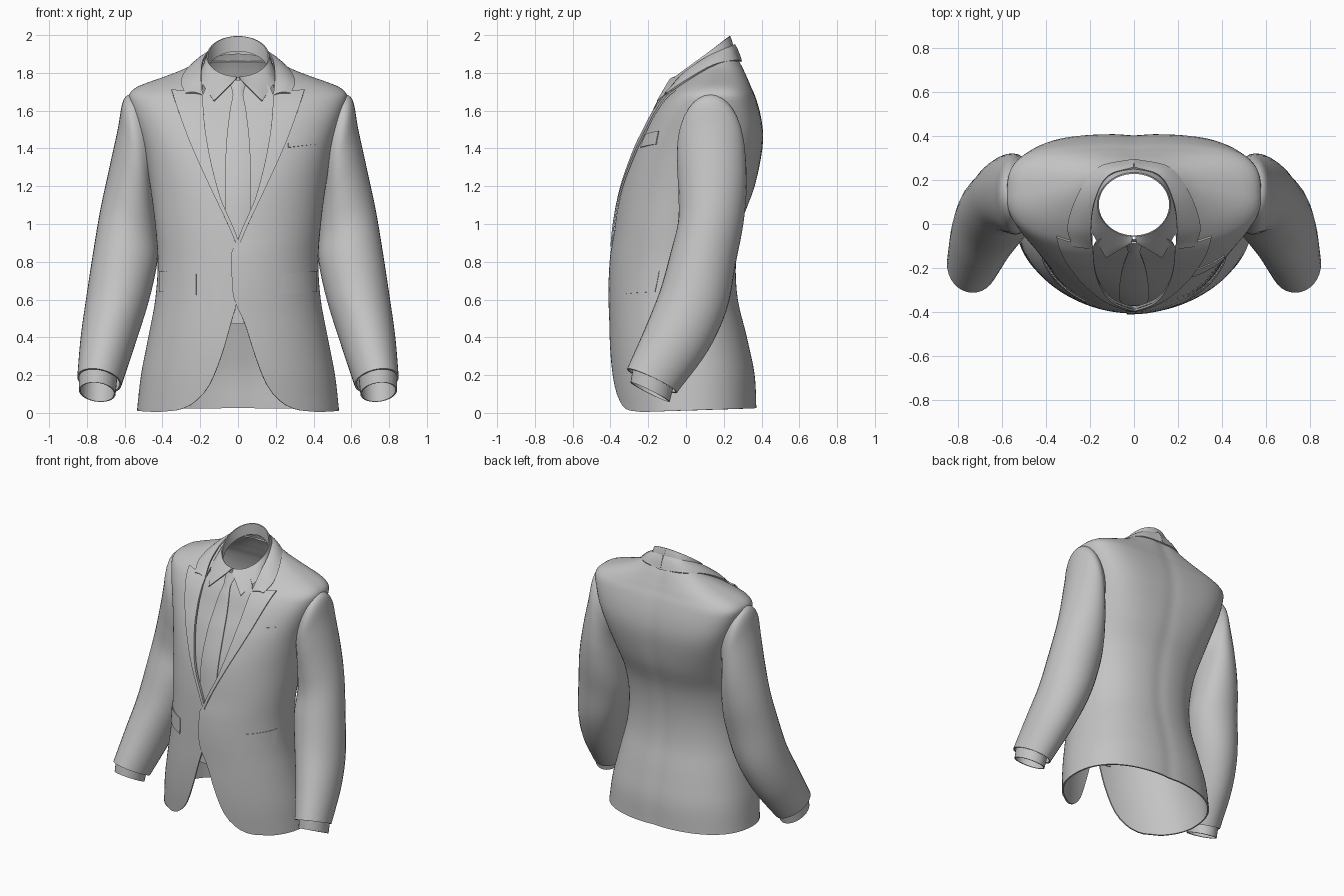
import bpy
import math
from mathutils import Vector

cube = bpy.data.objects.get("Cube")
if cube:
    bpy.data.objects.remove(cube, do_unlink=True)

grey = bpy.data.materials.new("grey fabric")
grey.use_nodes = True
grey.diffuse_color = (0.55, 0.55, 0.55, 1)
grey.node_tree.nodes["Principled BSDF"].inputs["Base Color"].default_value = (0.55, 0.55, 0.55, 1)


def curve(table, t):
    """Smooth interpolation of rows (t, value, ...) at t."""
    keys = [row[0] for row in table]
    t = min(max(t, keys[0]), keys[-1])
    i = max(k for k in range(len(keys) - 1) if keys[k] <= t)
    h = keys[i + 1] - keys[i]
    s = (t - keys[i]) / h

    def slope(k, c):
        a, b = max(k - 1, 0), min(k + 1, len(keys) - 1)
        return (table[b][c] - table[a][c]) / (keys[b] - keys[a])

    out = []
    for c in range(1, len(table[0])):
        p, q = table[i][c], table[i + 1][c]
        out.append(p * (1 + 2 * s) * (1 - s) ** 2 + q * s * s * (3 - 2 * s)
                   + h * slope(i, c) * s * (1 - s) ** 2 - h * slope(i + 1, c) * s * s * (1 - s))
    return out if len(out) > 1 else out[0]


def steps(a, b, n):
    return [a + (b - a) * i / n for i in range(n + 1)]


def loft(name, rows, thickness, closed=False):
    """Cloth sheet through rows of points, thickened on both sides."""
    n = len(rows[0])
    verts = [tuple(p) for row in rows for p in row]
    faces = []
    for r in range(len(rows) - 1):
        for c in range(n if closed else n - 1):
            d = (c + 1) % n
            faces.append((r * n + c, r * n + d, (r + 1) * n + d, (r + 1) * n + c))
    mesh = bpy.data.meshes.new(name)
    mesh.from_pydata(verts, [], faces)
    mesh.materials.append(grey)
    obj = bpy.data.objects.new(name, mesh)
    bpy.context.collection.objects.link(obj)
    bpy.ops.object.select_all(action="DESELECT")
    obj.select_set(True)
    bpy.context.view_layer.objects.active = obj
    solid = obj.modifiers.new("thickness", "SOLIDIFY")
    solid.thickness = thickness
    solid.offset = 0
    bpy.ops.object.modifier_apply(modifier=solid.name)
    bpy.ops.object.shade_smooth_by_angle(angle=math.radians(40))


# Torso form: height, half width, front y, back y
TORSO = [(0, .53, -.375, .37), (.2, .508, -.395, .36), (.4, .47, -.402, .32),
         (.6, .433, -.397, .272), (.8, .42, -.388, .262), (1, .434, -.372, .29),
         (1.2, .46, -.34, .36), (1.4, .495, -.27, .4), (1.5, .525, -.22, .402),
         (1.6, .555, -.165, .385), (1.68, .572, -.105, .36), (1.72, .535, -.062, .342),
         (1.75, .46, -.03, .33), (1.78, .375, .005, .317), (1.82, .275, .05, .3),
         (1.86, .205, .1, .28)]
# Squareness of the cross-section: height, front half, back half
SQUARE = [(0, 2, 2.4), (1, 2, 2.4), (1.2, 2.05, 2.7), (1.45, 2.4, 3.5), (1.65, 2.5, 3.5),
          (1.75, 2.2, 2.9), (1.86, 2, 2.3)]
# Front edge of the jacket: height, distance from the centre
EDGE = [(0, .42), (.01, .33), (.03, .27), (.06, .225), (.13, .16), (.3, .088), (.5, .03),
        (.6, .003), (.75, 0), (.9, 0), (1.15, .1), (1.45, .17), (1.7, .19), (1.86, .17)]
OVERLAP = [(0, 0), (.45, 0), (.65, .03), (.85, .028), (.95, 0), (1.86, 0)]


def height_at(k, n):
    return max(0, 1 - abs(k) ** n) ** (1 / n)


def front(x, z, off=0.0):
    w, f, b = curve(TORSO, z)
    return (f + b) / 2 - ((b - f) / 2 + off) * height_at(x / (w + off), curve(SQUARE, z)[0])


# Jacket body, from the left front edge round the back to the right front edge
rows = []
for z in [0, .01, .02, .04, .06, .1, .15] + steps(.2, 1.65, 29) + steps(1.67, 1.86, 14):
    w, f, b = curve(TORSO, z)
    n_front, n_back = curve(SQUARE, z)
    e, lap = curve(EDGE, z), curve(OVERLAP, z)
    start, end = [math.atan2(k, height_at(k, n_front)) for k in ((e - lap) / w, e / w)]
    row = []
    for a in steps(start, 2 * math.pi - end, 96):
        s, c = math.sin(a), math.cos(a)
        n = n_back if c < 0 else n_front
        r = (abs(s) ** n + abs(c) ** n) ** (-1 / n)
        x, y = w * s * r, (f + b) / 2 - (b - f) / 2 * c * r
        if c > 0 and a < 1:
            y -= .35 * lap * (1 - a)
        # faint hollow along the back seam, hem slightly higher at the back
        if c < 0:
            y -= .006 * math.exp(-(x / .05) ** 2)
        row.append((x, y, z + .025 * max(0, 1 - z / .3) * (1 - c) / 2))
    rows.append(row)
loft("jacket_body", rows, .01)

# Shirt front and tie, both following the chest
BEHIND = [(.4, .032), (1.3, .03), (1.55, .02), (1.65, 0), (1.7, -.012), (1.76, -.04)]
SHIRT = [(.4, .1), (.9, .1), (1.3, .2), (1.55, .21), (1.7, .18), (1.74, .15)]
rows = []
for z in steps(.47, 1.74, 40):
    half = curve(SHIRT, z)
    rows.append([(x, front(x, z) + curve(BEHIND, z), z) for x in steps(-half, half, 16)])
loft("shirt_front", rows, .006)

TIE = [(.9, .05), (1.1, .066), (1.4, .063), (1.6, .042), (1.68, .026), (1.7, .028), (1.76, .048)]
rows = []
for z in steps(.92, 1.76, 42):
    half = curve(TIE, z)
    knot = .012 if z > 1.69 else .004
    rows.append([(u * half, front(u * half, z) + curve(BEHIND, z) - .014 - knot * (1 - u * u), z)
                 for u in steps(-1, 1, 8)])
loft("tie", rows, .009)

# Lapels, jacket collar, sleeves and cuffs on both sides
LAPEL = [(.88, .004), (1.0, .055), (1.2, .15), (1.42, .25), (1.6, .32), (1.69, .352)]
COLLAR = [(0, .188, -.112, 1.68, .278, -.1, 1.69), (1, .195, -.025, 1.785, .3, -.005, 1.755),
          (2, .18, .1, 1.875, .25, .14, 1.838), (3, .12, .215, 1.93, .16, .255, 1.865),
          (4, 0, .255, 1.95, 0, .292, 1.86)]
# Sleeve rings: outer x, z, inner x, z, centre y, depth, tilt
SLEEVE = [(0, .545, 1.69, .43, 1.25, .13, .135, 0), (1, .602, 1.655, .452, 1.2, .13, .168, 0),
          (2, .632, 1.5, .452, 1.14, .135, .178, 0), (3, .68, 1.28, .442, 1.05, .14, .175, 0),
          (4, .725, 1.07, .433, .93, .13, .167, .01), (5, .762, .85, .432, .8, .092, .168, .025),
          (6, .8, .6, .475, .6, .04, .172, .05), (7, .828, .4, .545, .38, -.05, .16, .062),
          (8, .846, .19, .622, .15, -.18, .128, .06)]
CUFF = [(0, .838, .24, .64, .22, -.165, .105, .05), (1, .838, .12, .652, .1, -.19, .1, .05)]


def tube(name, table, side, count, thickness):
    rows = []
    for t in steps(0, len(table) - 1, count):
        xo, zo, xi, zi, yc, depth, tilt = curve(table, t)
        row = []
        for k in range(32):
            c, s = math.cos(k * math.pi / 16), math.sin(k * math.pi / 16)
            row.append((side * ((xo + xi) / 2 + c * (xo - xi) / 2), yc + s * depth,
                        (zo + zi) / 2 + c * (zo - zi) / 2 - s * tilt))
        rows.append(row)
    loft(name, rows, thickness, closed=True)


def plate(name, side, x0, x1, z0, z1, slant):
    """Thin pocket piece lying on the jacket front."""
    rows = []
    for v in steps(0, 1, 4):
        row = []
        for x in steps(x0, x1, 10):
            z = z0 + (z1 - z0) * v + slant * (x - x0)
            row.append((side * x, front(x, z, .006), z))
        rows.append(row)
    loft(name, rows, .007)


for side, label in ((1, "left"), (-1, "right")):
    rows = []
    for t in steps(0, 1, 36):
        z = .88 + .81 * t
        inner, outer = curve(EDGE, z) - .004, curve(LAPEL, z)
        row = []
        for u in steps(0, 1, 8):
            x = inner + (outer - inner) * u
            zz = z + .02 * u * t ** 6
            row.append((side * x, front(x, zz, .012 + .008 * t * u), zz))
        rows.append(row)
    loft(label + "_lapel", rows, .01)

    rows = []
    for t in steps(0, 4, 24):
        p = curve(COLLAR, t)
        a, b = Vector(p[:3]), Vector(p[3:])
        row = []
        for u in steps(0, 1, 4):
            q = a.lerp(b, u) + Vector((0, 0, .01 * math.sin(math.pi * u)))
            row.append((side * q.x, q.y, q.z))
        rows.append(row)
    loft(label + "_jacket_collar", rows, .01)

    tube(label + "_sleeve", SLEEVE, side, 40, .01)
    tube(label + "_shirt_cuff", CUFF, side, 3, .008)
    plate(label + "_hip_pocket_flap", side, .22, .415, .625, .735, .08)

plate("breast_pocket_welt", 1, .265, .41, 1.405, 1.475, .12)


# Shirt collar: inner band and folded outer leaf with two points
def neck(a, drop=0.0):
    return Vector((.163 * math.sin(a), .088 - .143 * math.cos(a), 1.886 - .108 * math.cos(a) - drop))


ring = [k * math.pi / 24 for k in range(48)]
loft("shirt_collar_band", [[neck(a, d) for a in ring] for d in (0, .04, .08)], .006, closed=True)

LEAF = [(.04, .012, -.085, 1.765), (.45, .128, -.152, 1.65), (.95, .19, -.035, 1.745),
        (1.57, .186, .1, 1.83), (2.4, .125, .222, 1.885), (math.pi, 0, .25, 1.9)]
for side, label in ((1, "left"), (-1, "right")):
    rows = []
    for a in steps(.04, .45, 5) + steps(.5, math.pi, 24):
        i = max(k for k in range(len(LEAF) - 1) if LEAF[k][0] <= a)
        if i < 2:
            s = (a - LEAF[i][0]) / (LEAF[i + 1][0] - LEAF[i][0])
            low = Vector(LEAF[i][1:]).lerp(Vector(LEAF[i + 1][1:]), s)
        else:
            low = Vector(curve(LEAF[2:], a))
        top = neck(a)
        row = []
        for u in steps(0, 1, 4):
            q = top.lerp(low, u)
            row.append((side * q.x, q.y - .006 * math.cos(a) * math.sin(math.pi * u), q.z))
        rows.append(row)
    loft(label + "_shirt_collar_leaf", rows, .007)
